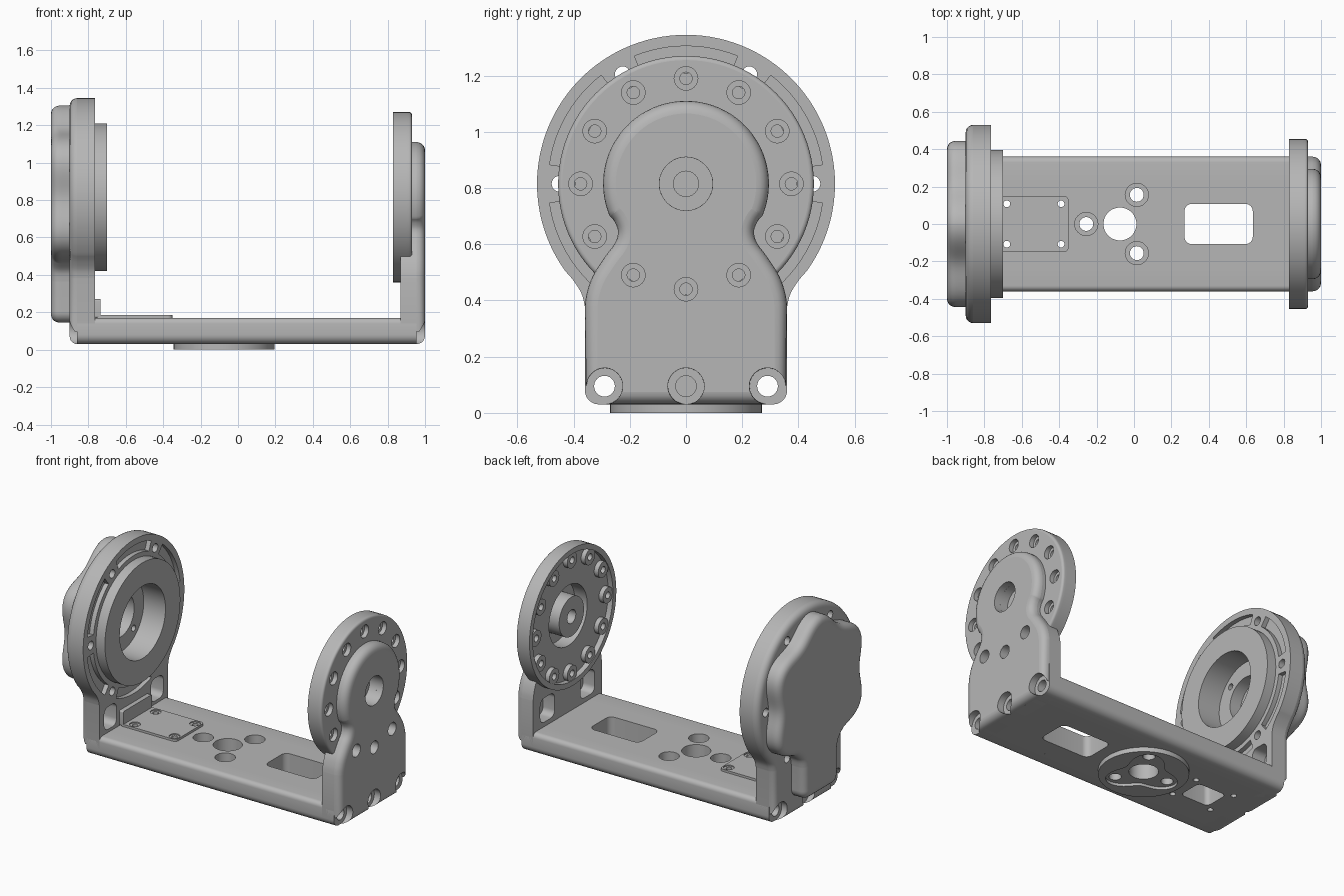
import bpy, bmesh
from math import sin, cos, asin, acos, radians, degrees, pi
from mathutils import Vector
from mathutils.geometry import tessellate_polygon

if "Cube" in bpy.data.objects:
    bpy.data.objects.remove(bpy.data.objects["Cube"])

grey = bpy.data.materials.new("machined grey")
grey.use_nodes = True
grey.diffuse_color = (0.47, 0.47, 0.47, 1)
grey.node_tree.nodes["Principled BSDF"].inputs["Base Color"].default_value = grey.diffuse_color

HUB = 0.815      # height of the pivot axis
BOLT = 0.065     # radius of the end bolt recesses


# ---- outline helpers (all run counter-clockwise) ---------------------
def arc(cx, cy, r, a0, a1, n=12):
    return [(cx + r * cos(radians(a0 + (a1 - a0) * i / n)),
             cy + r * sin(radians(a0 + (a1 - a0) * i / n))) for i in range(n + 1)]


def circle(c, r, n=32):
    return arc(*c, r, 0, 360, n)[:-1]


def polar(r, a):
    return r * cos(radians(a)), HUB + r * sin(radians(a))


def round_rect(u0, u1, v0, v1, r):
    return (arc(u0 + r, v0 + r, r, 180, 270, 6) + arc(u1 - r, v0 + r, r, 270, 360, 6)
            + arc(u1 - r, v1 - r, r, 0, 90, 6) + arc(u0 + r, v1 - r, r, 90, 180, 6))


def spline(p, n=5):
    out = []
    for i in range(len(p) - 1):
        a, b, c, d = p[max(i - 1, 0)], p[i], p[i + 1], p[min(i + 2, len(p) - 1)]
        for k in range(n):
            t = k / n
            out.append(tuple(0.5 * (2 * b[j] + (c[j] - a[j]) * t
                                    + (2 * a[j] - 5 * b[j] + 4 * c[j] - d[j]) * t * t
                                    + (3 * b[j] - a[j] - 3 * c[j] + d[j]) * t ** 3) for j in (0, 1)))
    return out + [p[-1]]


def mirror(half):
    return half + [(-u, v) for u, v in reversed(half) if u > 1e-4]


def inset(pts, d):
    out = []
    for i, p in enumerate(pts):
        p, before, after = Vector(p), Vector(pts[i - 1]), Vector(pts[(i + 1) % len(pts)])
        t = ((p - before).normalized() + (after - p).normalized()).normalized()
        out.append((p.x - t.y * d, p.y + t.x * d))
    return out


def notched(side, d):
    """Post outline inset by d, its bottom edge opened by the three bolt recesses."""
    body = inset(mirror(corner + side), d)[len(corner):len(corner) + len(side)]
    low = degrees(asin(min(0.999, (BOLT - d) / BOLT)))
    end = degrees(acos(min(0.999, (0.07 - d) / BOLT)))
    return mirror(arc(0, 0.095, BOLT, 90, -low) + arc(0.29, 0.095, BOLT, 180 + low, end, 16) + body)


# ---- solid helpers ---------------------------------------------------
def slab(axis, outline, w0, w1, holes=(), bevel0=0, bevel1=0):
    shape = outline if callable(outline) else lambda d: inset(outline, d)
    turns = [radians(18 * k) for k in range(6)]
    rings = [(bevel0 * (1 - sin(t)), w0 + bevel0 * (1 - cos(t))) for t in turns] if bevel0 else [(0, w0)]
    rings += [(bevel1 * (1 - cos(t)), w1 - bevel1 * (1 - sin(t))) for t in turns] if bevel1 else [(0, w1)]
    return axis, [(shape(d), w) for d, w in rings], list(holes)


def build(name, *slabs):
    bm = bmesh.new()
    for axis, rings, holes in slabs:
        def loop(pts, w):
            return [bm.verts.new((w, u, v) if axis == "X" else (u, v, w)) for u, v in pts]

        def wall(a, b):
            for i in range(len(a)):
                j = (i + 1) % len(a)
                bm.faces.new((a[i], a[j], b[j], b[i])).smooth = True

        outer = [loop(pts, w) for pts, w in rings]
        for a, b in zip(outer, outer[1:]):
            wall(a, b)
        inner = [[loop(h, rings[k][1]) for h in holes] for k in (0, -1)]
        for a, b in zip(*inner):
            wall(b, a)
        # Flat ends, filled around the holes
        for k in (0, -1):
            loops = [rings[k][0]] + holes
            verts = outer[k] + [v for h in inner[k] for v in h]
            for tri in tessellate_polygon([[Vector((u, v, 0)) for u, v in pts] for pts in loops]):
                bm.faces.new([verts[i] for i in tri])
    bmesh.ops.recalc_face_normals(bm, faces=bm.faces)
    for e in bm.edges:
        e.smooth = e.calc_face_angle(0) < radians(32)
    mesh = bpy.data.meshes.new(name)
    bm.to_mesh(mesh)
    bm.free()
    mesh.materials.append(grey)
    bpy.context.collection.objects.link(bpy.data.objects.new(name, mesh))


def drill(points, r, n=24):
    return [circle(p, r, n) for p in points]


hub = (0, HUB)
corner = arc(0.31, 0.08, 0.05, -90, 0, 6)
end_bolts = drill([(y, 0.095) for y in (-0.29, 0, 0.29)], 0.037)

# ---- base bar: flat middle and two rounded, hollow side rails --------
centre = [(-0.075, 0)]
bolts = [(-0.075 + 0.18 * cos(a), 0.18 * sin(a)) for a in (pi, pi / 3, -pi / 3)]
plate_screws = [(x, y) for x in (-0.68, -0.39) for y in (-0.108, 0.108)]
openings = (drill(centre, 0.088, 48) + drill(plate_screws, 0.018)
            + [round_rect(0.27, 0.635, -0.108, 0.108, 0.04), round_rect(-0.64, -0.43, -0.085, 0.085, 0.03)])
middle = [(-0.86, -0.23), (0.87, -0.23), (0.87, 0.23), (-0.86, 0.23)]
build("base_middle",
      slab("Z", middle, 0.03, 0.1, openings + drill(bolts, 0.037)),
      slab("Z", middle, 0.1, 0.17, openings + drill(bolts, 0.062)))
rail = [(0.23, 0.03)] + corner + arc(0.33, 0.14, 0.03, 0, 90, 6) + [(0.23, 0.17)]
build("left_rail_back", slab("X", rail, -0.86, 0.955, end_bolts[2:]))
build("right_rail_front", slab("X", [(-u, v) for u, v in reversed(rail)], -0.86, 0.955, end_bolts[:1]))

# Round foot with a three-lobed recess
lobe_angles = [2 * pi * i / 72 for i in range(72)]
trilobe = [(-0.075 + (0.185 - 0.05 * cos(3 * a)) * cos(a),
            (0.185 - 0.05 * cos(3 * a)) * sin(a)) for a in lobe_angles]
foot = circle(centre[0], 0.27, 72)
build("base_foot", slab("Z", foot, 0, 0.018, [trilobe]),
      slab("Z", foot, 0.018, 0.03, drill(centre, 0.088, 48) + drill(bolts, 0.037)))

# Small cover plate with an upright tab
plate = round_rect(-0.765, -0.35, -0.15, 0.15, 0.025)
build("cover_plate", slab("Z", plate, 0.17, 0.178, drill(plate_screws, 0.018)),
      slab("Z", plate, 0.178, 0.185, drill(plate_screws, 0.033)))
build("cover_plate_tab", slab("X", round_rect(-0.15, 0.15, 0.17, 0.27, 0.01), -0.765, -0.735))

# ---- left arm: keyhole post, screw disc, lugs and hub ----------------
screws = [polar(0.375, a) for a in range(0, 360, 30)]
low_screws = [p for p in screws if p[1] < 0.55]
waist = spline([(0.36, 0.38), (0.352, 0.43), (0.33, 0.49), (0.285, 0.56),
                (0.252, 0.605), (0.242, 0.645), (0.254, 0.68), (0.272, 0.701)])
keyhole = waist + arc(0, HUB, 0.295, -20, 90, 24)
slots = [round_rect(y - 0.075, y + 0.075, 0.2, 0.36, 0.04) for y in (-0.21, 0.21)]
post_holes = slots + end_bolts + drill([hub], 0.2, 48)
build("left_post",
      slab("X", mirror(corner + keyhole), 0.87, 0.9, post_holes + drill(low_screws, 0.022)),
      slab("X", mirror(corner + keyhole), 0.9, 0.955, post_holes + drill(low_screws, 0.042)),
      slab("X", lambda d: notched(keyhole, d), 0.955, 1.0,
           drill([hub], 0.095, 32) + drill(low_screws, 0.042), 0, 0.045))
disc = circle(hub, 0.455, 96)
build("left_disc", slab("X", disc, 0.83, 0.865, drill([hub], 0.42, 72)),
      slab("X", disc, 0.865, 0.9, drill([hub], 0.2, 48) + drill(screws, 0.022)),
      slab("X", disc, 0.9, 0.93, drill([hub], 0.2, 48) + drill(screws, 0.042), 0, 0.015))
build("left_lugs", *[slab("X", circle(p, 0.052), 0.835, 0.865, drill([p], 0.022)) for p in screws])
build("left_hub", slab("X", circle(hub, 0.13, 48), 0.84, 0.9, drill([hub], 0.045)),
      slab("X", circle(hub, 0.13, 48), 0.9, 0.955, drill([hub], 0.095)))

# ---- right arm: bearing plate, ring and outer cover ------------------
shoulder = spline([(0.36, 0.38), (0.372, 0.425), (0.40, 0.47), polar(0.53, -35.8)])
shield = shoulder + arc(0, HUB, 0.53, -34, 90, 40)
rim = drill([polar(0.45, a) for a in range(0, 360, 60)], 0.028)
floor = drill([hub], 0.14, 48) + drill([polar(0.19, a) for a in range(45, 360, 90)], 0.02)
grooves = [arc(0, HUB, 0.49, a - 22, a + 22) + arc(0, HUB, 0.425, a + 22, a - 22) for a in range(30, 360, 60)]
windows = [round_rect(y - 0.065, y + 0.065, 0.19, 0.34, 0.04) for y in (-0.245, 0.245)]
plate_holes = rim + windows + end_bolts + drill([hub], 0.24, 64)
build("right_plate", slab("X", lambda d: notched(shield, d), -0.9, -0.86, rim + floor, 0.04, 0),
      slab("X", mirror(corner + shield), -0.86, -0.795, plate_holes),
      slab("X", mirror(corner + shield), -0.795, -0.765, plate_holes + grooves))
build("right_ring", slab("X", circle(hub, 0.395, 96), -0.765, -0.70, drill([hub], 0.24, 64)))

# Scalloped cover that clears the rim holes, with a stem below
lobes = [polar(0.455 - 0.035 * cos(radians(6 * a)), a) for a in range(-55, 91, 3)] + [(0, HUB + 0.49)]
stem = arc(0.12, 0.205, 0.06, -90, 0, 6) + spline([(0.18, 0.36), (0.195, 0.42), lobes[0]])[:-1]
cover = mirror(stem + lobes)
build("right_cover", slab("X", cover, -1.0, -0.94, (), 0.045, 0),
      slab("X", cover, -0.94, -0.9, floor))
